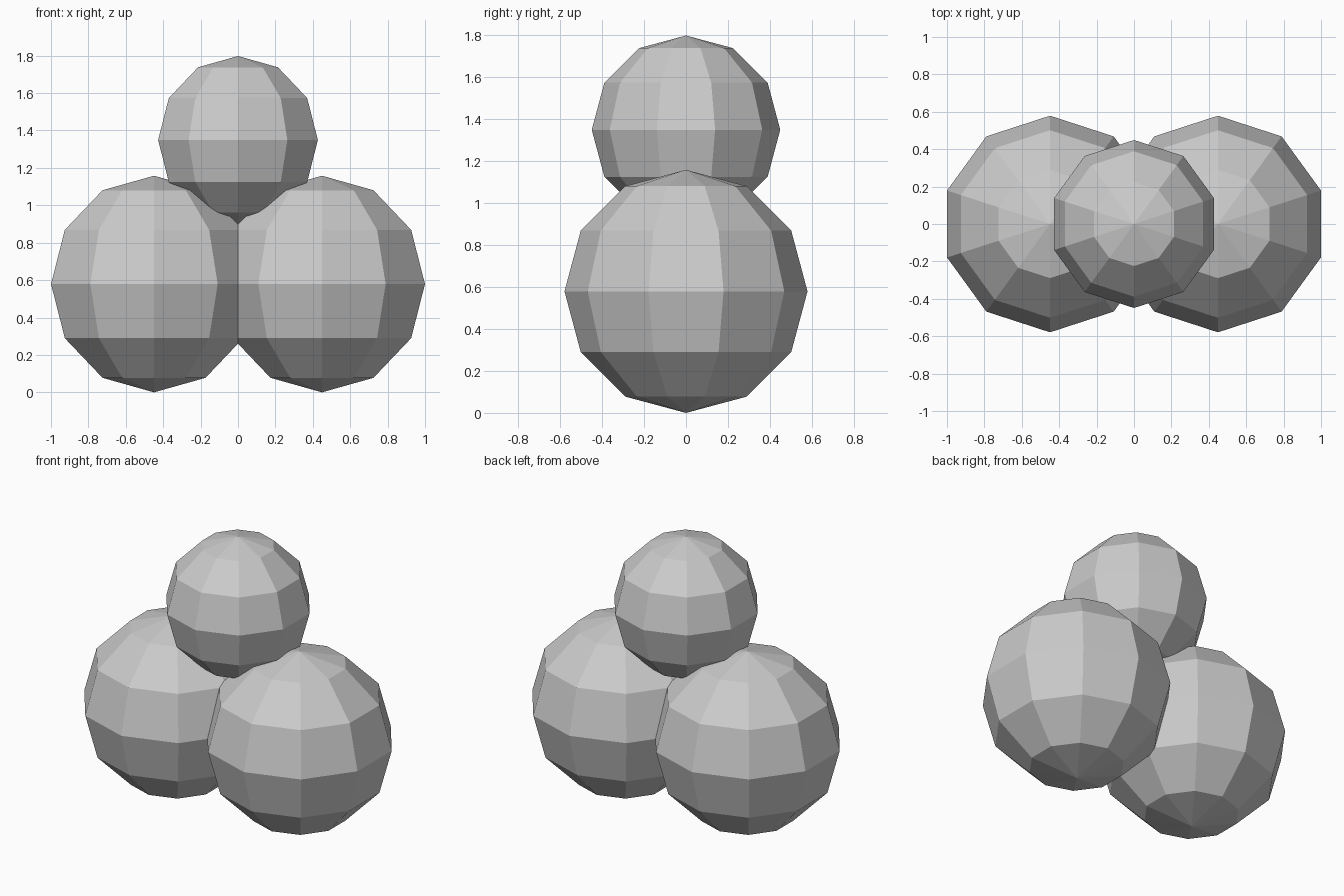
import bpy

if "Cube" in bpy.data.objects:
    bpy.data.objects.remove(bpy.data.objects["Cube"])


def ball(name, x, z, radius):
    # Low-poly, flat-shaded sphere
    bpy.ops.mesh.primitive_uv_sphere_add(segments=10, ring_count=6,
                                         radius=radius, location=(x, 0, z))
    bpy.context.object.name = name


# Two large balls side by side on the ground
for side, sign in (("left", -1), ("right", 1)):
    ball(f"{side}_lower_ball", sign * 0.449, 0.579, 0.579)

# Smaller ball resting between them
ball("upper_ball", 0, 1.349, 0.449)
